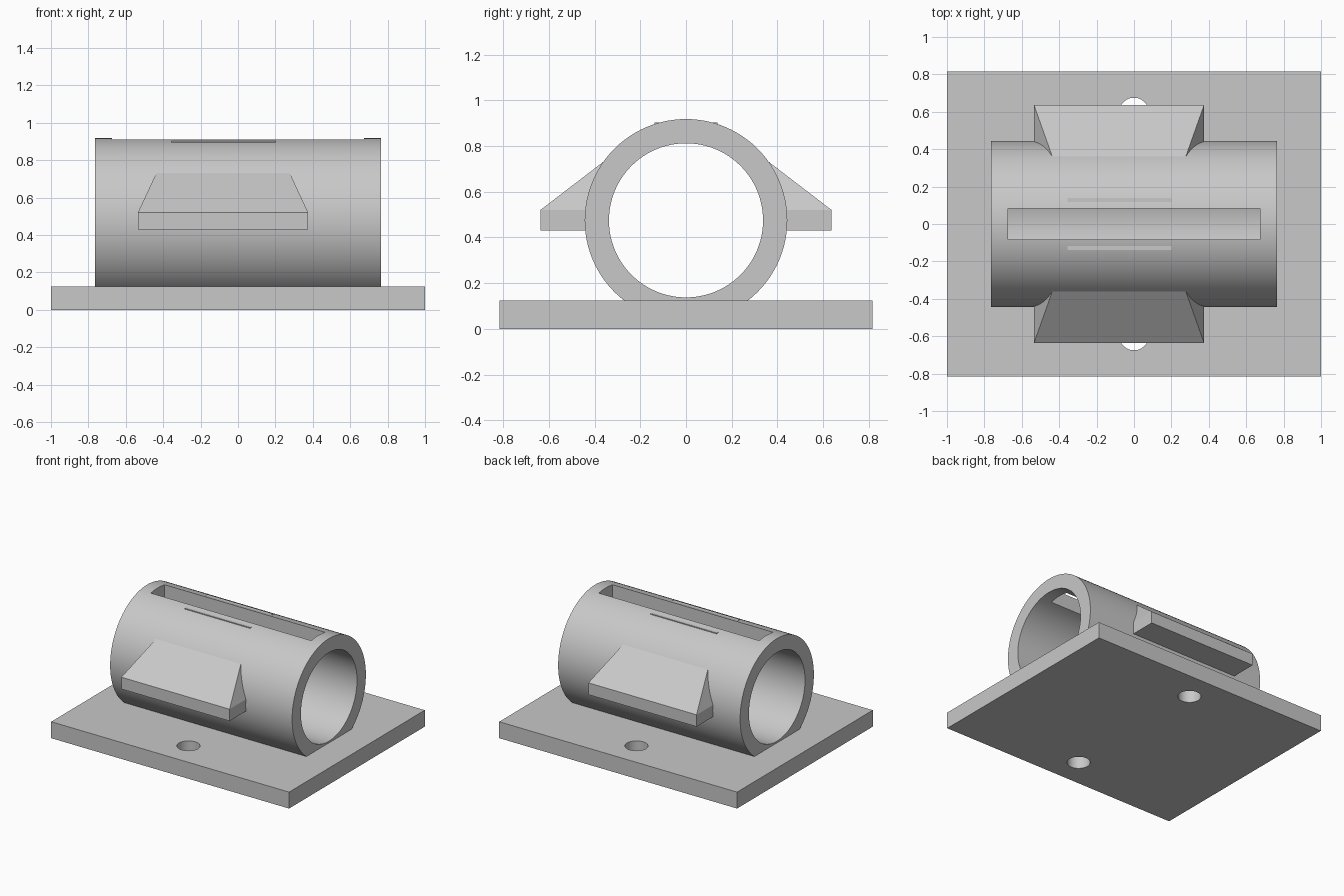
import bpy, bmesh
from math import radians
from mathutils import Matrix, Vector

cube = bpy.data.objects.get("Cube")
if cube:
    bpy.data.objects.remove(cube, do_unlink=True)

grey = bpy.data.materials.new("plain grey")
grey.use_nodes = True
COLOUR = (0.58, 0.58, 0.58, 1)
grey.diffuse_color = COLOUR
grey.node_tree.nodes["Principled BSDF"].inputs["Base Color"].default_value = COLOUR


def finish(name, bm):
    bmesh.ops.recalc_face_normals(bm, faces=bm.faces[:])
    mesh = bpy.data.meshes.new(name)
    bm.to_mesh(mesh)
    bm.free()
    mesh.materials.append(grey)
    ob = bpy.data.objects.new(name, mesh)
    bpy.context.collection.objects.link(ob)
    return ob


def box(name, x0, x1, y0, y1, z0, z1):
    bm = bmesh.new()
    size = Matrix.Diagonal((x1 - x0, y1 - y0, z1 - z0, 1))
    middle = Matrix.Translation(((x0 + x1) / 2, (y0 + y1) / 2, (z0 + z1) / 2))
    bmesh.ops.create_cube(bm, size=1, matrix=middle @ size)
    return finish(name, bm)


def cylinder(name, radius, length, centre, axis="Z", sides=96):
    bm = bmesh.new()
    turn = Matrix.Rotation(radians(90), 4, "Y") if axis == "X" else Matrix()
    bmesh.ops.create_cone(bm, cap_ends=True, segments=sides, radius1=radius,
                          radius2=radius, depth=length,
                          matrix=Matrix.Translation(centre) @ turn)
    return finish(name, bm)


def cut(target, cutter):
    mod = target.modifiers.new("cut", "BOOLEAN")
    mod.operation = "DIFFERENCE"
    mod.solver = "EXACT"
    mod.object = cutter
    select(target)
    bpy.ops.object.modifier_apply(modifier=mod.name)
    bpy.data.objects.remove(cutter, do_unlink=True)


def select(ob):
    bpy.ops.object.select_all(action="DESELECT")
    ob.select_set(True)
    bpy.context.view_layer.objects.active = ob


# Base plate with two screw holes
plate = box("base_plate", -1, 1, -0.815, 0.815, 0, 0.125)
for side in (-1, 1):
    cut(plate, cylinder("hole_cutter", 0.08, 0.5, (0, side * 0.595, 0.06), sides=48))

# Hollow tube with a long slot along its top
AXIS_Z = 0.475
tube = cylinder("tube", 0.443, 1.53, (0, 0, AXIS_Z), "X")
cut(tube, cylinder("bore_cutter", 0.337, 2, (0, 0, AXIS_Z), "X"))
cut(tube, box("slot_cutter", -0.675, 0.675, -0.083, 0.083, 0.6, 1.1))

for ob in (plate, tube):
    select(ob)
    bpy.ops.object.shade_smooth_by_angle(angle=radians(30))

# Side wings, sloped on top and tapered above the lip, and thin ridges by the slot
LEFT, RIGHT = -0.535, 0.375
for side, label in ((-1, "front"), (1, "back")):
    bm = bmesh.new()
    for x, taper in ((LEFT, 0.102), (RIGHT, -0.102)):
        for y in (0.637, 0.38):
            for z in (0.43, 0.52):
                bm.verts.new((x, side * y, z))
        bm.verts.new(Vector((x + taper, side * 0.35, 0.74)))
    bmesh.ops.convex_hull(bm, input=bm.verts[:])
    bmesh.ops.dissolve_limit(bm, angle_limit=radians(1), verts=bm.verts[:],
                             edges=bm.edges[:])
    finish(label + "_wing", bm)

    y0, y1 = sorted((side * 0.1, side * 0.138))
    box(label + "_ridge", -0.355, 0.2, y0, y1, 0.87, 0.902)
